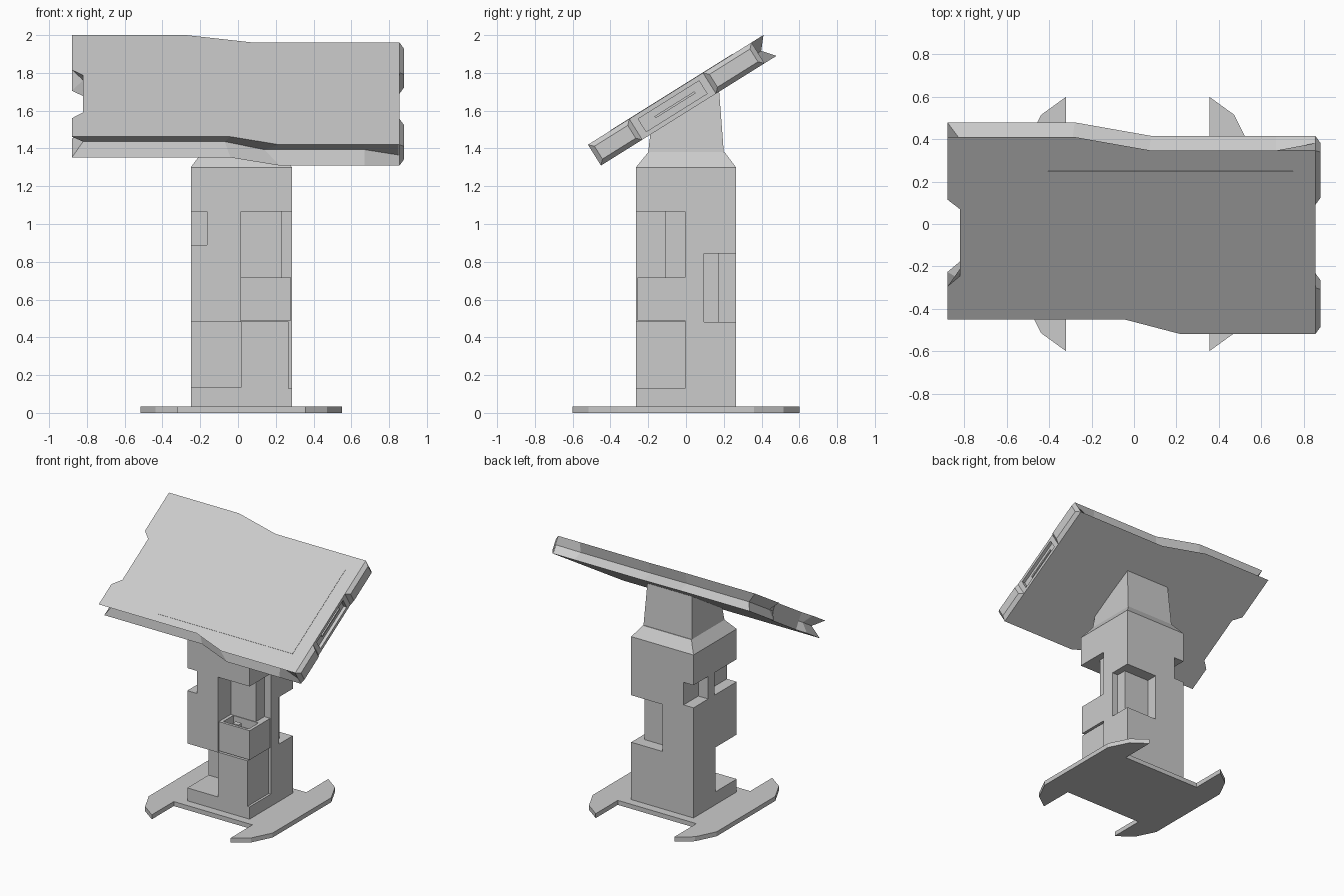
import bpy, bmesh, math
from mathutils import Matrix, Vector

if "Cube" in bpy.data.objects:
    bpy.data.objects.remove(bpy.data.objects["Cube"])

CX = 0.0175                      # centre line of base and column


def finish(name, bm):
    bmesh.ops.recalc_face_normals(bm, faces=bm.faces)
    me = bpy.data.meshes.new(name)
    bm.to_mesh(me)
    bm.free()
    ob = bpy.data.objects.new(name, me)
    bpy.context.collection.objects.link(ob)
    return ob


def loft(name, rings):
    """Skin a stack of equal-length 3D rings and cap both ends."""
    bm = bmesh.new()
    rows = [[bm.verts.new(p) for p in r] for r in rings]
    n = len(rows[0])
    for a, b in zip(rows, rows[1:]):
        for i in range(n):
            j = (i + 1) % n
            bm.faces.new((a[i], a[j], b[j], b[i]))
    bm.faces.new(rows[0][::-1])
    bm.faces.new(rows[-1])
    return finish(name, bm)


def rect(x0, x1, y0, y1, z):
    return [(x0, y0, z), (x1, y0, z), (x1, y1, z), (x0, y1, z)]


def box(name, x, y, z):
    return loft(name, [rect(*x, *y, z[0]), rect(*x, *y, z[1])])


def cut(ob, cutter):
    cutter.hide_render = True
    m = ob.modifiers.new("cut", 'BOOLEAN')
    m.operation, m.solver, m.object = 'DIFFERENCE', 'EXACT', cutter
    bpy.context.view_layer.objects.active = ob
    bpy.ops.object.modifier_apply(modifier=m.name)
    bpy.data.objects.remove(cutter)


# Base plate: two angular wings joined by a bridge
quarter = [(0.3375, 0.33), (0.3375, 0.60), (0.455, 0.515), (0.5325, 0.36)]
right = quarter + [(x, -y) for x, y in reversed(quarter)]
outline = right + [(-x, -y) for x, y in right]
loft("base_plate", [[(x + CX, y, z) for x, y in outline] for z in (0, 0.035)])

# Column with corner cut-outs
column = box("column", (-0.25, 0.285), (-0.265, 0.265), (0.02, 1.30))
for x, y, z in [
    ((0.015, 0.4), (-0.4, -0.005), (0.13, 1.065)),    # front right bay
    ((-0.4, 0.02), (-0.4, -0.005), (0.135, 0.48)),    # front left bay
    ((0.015, 0.4), (0.095, 0.4), (0.48, 0.845)),      # back right bay
    ((-0.4, -0.165), (-0.4, 0.005), (0.89, 1.065)),   # front left notch
    ((-0.4, -0.165), (0.085, 0.4), (0.89, 1.065)),    # back left notch
]:
    cut(column, box("cutter", x, y, z))

# Inner pillars and boxes filling the bays
box("front_pillar", (0.015, 0.23), (-0.11, 0.0), (0.70, 1.07))
box("back_pillar", (0.01, 0.235), (0.09, 0.175), (0.475, 0.85))
box("lower_box", (0.015, 0.267), (-0.265, 0.0), (0.125, 0.483))
tray = box("tray_box", (0.015, 0.28), (-0.256, 0.0), (0.49, 0.717))
cut(tray, box("cutter", (0.04, 0.255), (-0.235, -0.115), (0.65, 0.8)))
box("tray_insert", (0.09, 0.14), (-0.195, -0.155), (0.64, 0.70))

# Shoulder taper and neck
loft("shoulder", [rect(-0.25, 0.285, -0.265, 0.265, 1.30),
                  rect(-0.19, 0.225, -0.20, 0.205, 1.38)])
neck_top = [(x, y, 1.655 + (y + 0.02) * 0.625)
            for x, y, _ in rect(-0.17, 0.205, -0.18, 0.17, 0)]
loft("neck", [rect(-0.19, 0.225, -0.20, 0.20, 1.38), neck_top])

# Screen housing: local x/y is the panel plane, z its normal
TILT = Matrix.Translation((0, -0.02, 1.655)) @ Matrix.Rotation(math.radians(32), 4, 'X')
T = 0.065
rim = [(-0.88, -0.468), (-0.04, -0.468), (0.22, -0.548), (0.67, -0.548), (0.855, -0.548),
       (0.855, 0.473), (0.67, 0.473), (0.08, 0.473), (-0.28, 0.548), (-0.88, 0.548),
       (-0.88, 0.20), (-0.82, 0.146), (-0.82, -0.225), (-0.88, -0.284)]
crease = [(-0.82, -0.413), (-0.07, -0.413), (0.14, -0.493), (0.67, -0.493), (0.855, -0.548),
          (0.855, 0.473), (0.67, 0.418), (0.07, 0.418), (-0.29, 0.493), (-0.82, 0.493),
          (-0.82, 0.20), (-0.82, 0.146), (-0.82, -0.225), (-0.82, -0.284)]
screen = loft("screen_housing", [[(x, y, w) for x, y in ring]
                                 for ring, w in ((rim, -T), (crease, 0), (rim, T))])
cut(screen, box("cutter", (0.83, 1.0), (-0.25, 0.13), (-0.04, 0.04)))
parts = [screen, box("side_slot_strip", (0.82, 0.84), (-0.17, 0.08), (-0.006, 0.006))]

# Raised blocks on the right-hand edge
for name, v0, v1 in (("upper_side_block", 0.17, 0.473), ("lower_side_block", -0.548, -0.29)):
    rings = []
    for x, d in ((0.85, 0.0), (0.855, 0.0), (0.88, 0.025)):
        rings.append([(x, v0 + d, d - T), (x, v1 - d, d - T),
                      (x, v1 - d, T - d), (x, v0 + d, T - d)])
    parts.append(loft(name, rings))

# Thin display panel on the face
parts.append(box("display_panel", (-0.405, 0.75), (-0.408, 0.358), (0.05, T + 0.002)))
for ob in parts:
    ob.data.transform(TILT)
